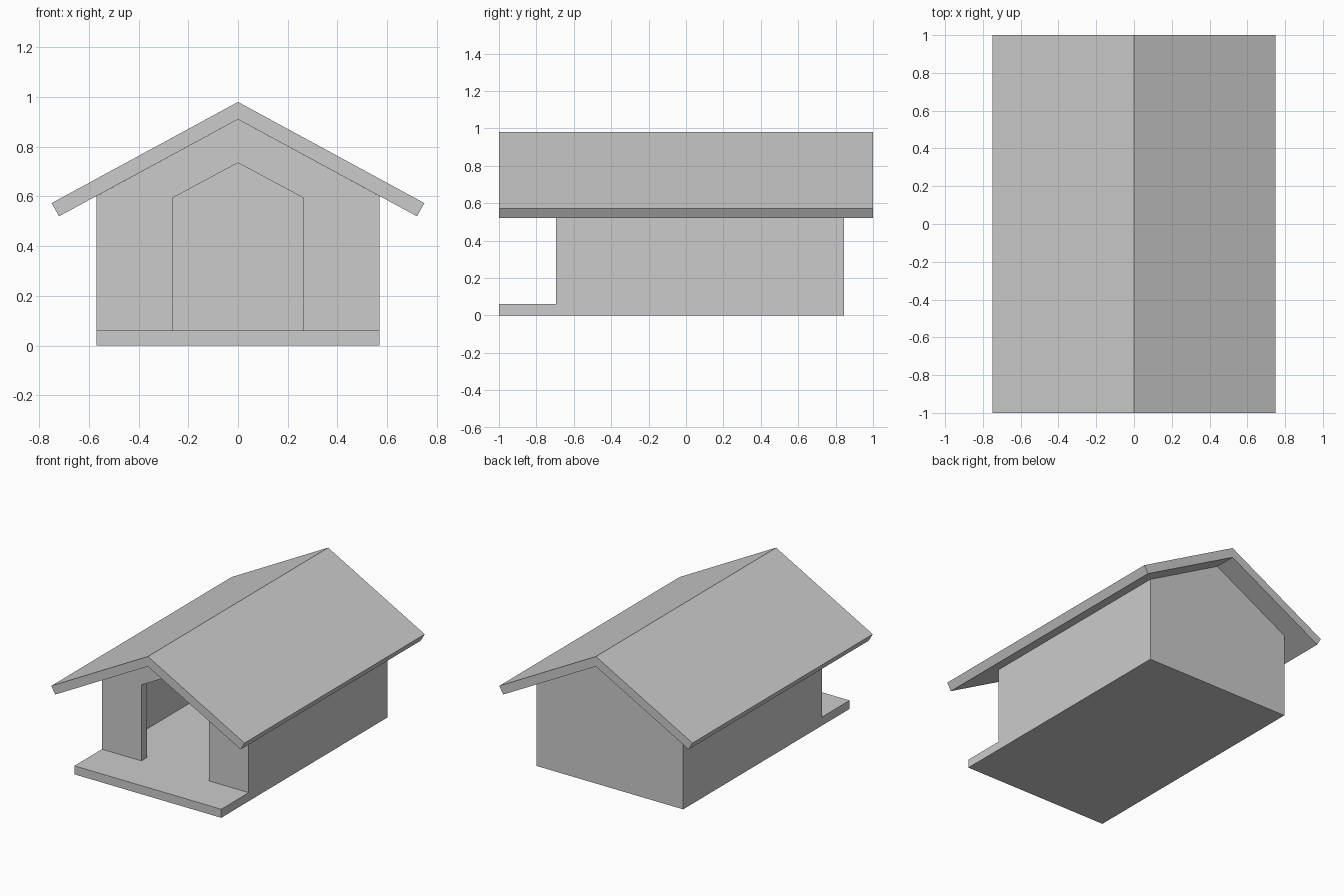
import bpy, bmesh

if "Cube" in bpy.data.objects:
    bpy.data.objects.remove(bpy.data.objects["Cube"])

WALL = 0.06           # wall and floor thickness
FRONT, BACK = -0.695, 0.845
HALF = 0.57           # half width of the house


def prism(name, profile, y0, y1):
    """Extrude an (x, z) outline from y0 to y1."""
    bm = bmesh.new()
    face = bm.faces.new([bm.verts.new((x, y0, z)) for x, z in profile])
    ext = bmesh.ops.extrude_face_region(bm, geom=[face])
    verts = [g for g in ext["geom"] if isinstance(g, bmesh.types.BMVert)]
    bmesh.ops.translate(bm, verts=verts, vec=(0, y1 - y0, 0))
    bmesh.ops.recalc_face_normals(bm, faces=bm.faces)
    mesh = bpy.data.meshes.new(name)
    bm.to_mesh(mesh)
    bm.free()
    obj = bpy.data.objects.new(name, mesh)
    bpy.context.collection.objects.link(obj)
    return obj


def mirrored(half):
    """Complete a right-hand outline with its mirror image across x = 0."""
    return half + [(-x, z) for x, z in reversed(half) if x > 0]


def cut(target, cutter):
    """Subtract the cutter, then discard it."""
    mod = target.modifiers.new("cut", 'BOOLEAN')
    mod.operation, mod.solver, mod.object = 'DIFFERENCE', 'EXACT', cutter
    cutter.hide_render = True
    bpy.context.view_layer.objects.active = target
    bpy.ops.object.modifier_apply(modifier=mod.name)
    bpy.data.objects.remove(cutter)


# Gabled roof slab with square-cut eaves
prism("roof", [(0, 0.98), (0.75, 0.573), (0.72, 0.52), (0, 0.91),
               (-0.72, 0.52), (-0.75, 0.573)], -1, 1)

# House body, solid before cutting, with the floor running out to the porch
house = prism("house_body", mirrored([(HALF, 0), (HALF, 0.601), (0, 0.91)]), -1, BACK)

# Clear the space above the porch
cut(house, prism("porch_cutter", mirrored([(1, WALL), (1, 1.2)]), -1.2, FRONT))

# Hollow out the room, open to the underside of the roof
cut(house, prism("room_cutter", mirrored([(HALF - WALL, WALL), (HALF - WALL, 1.2)]),
                 FRONT + WALL, BACK - WALL))

# Pointed doorway through the front wall
cut(house, prism("door_cutter", mirrored([(0.263, WALL), (0.263, 0.594), (0, 0.735)]),
                 FRONT - 0.1, FRONT + WALL + 0.1))
